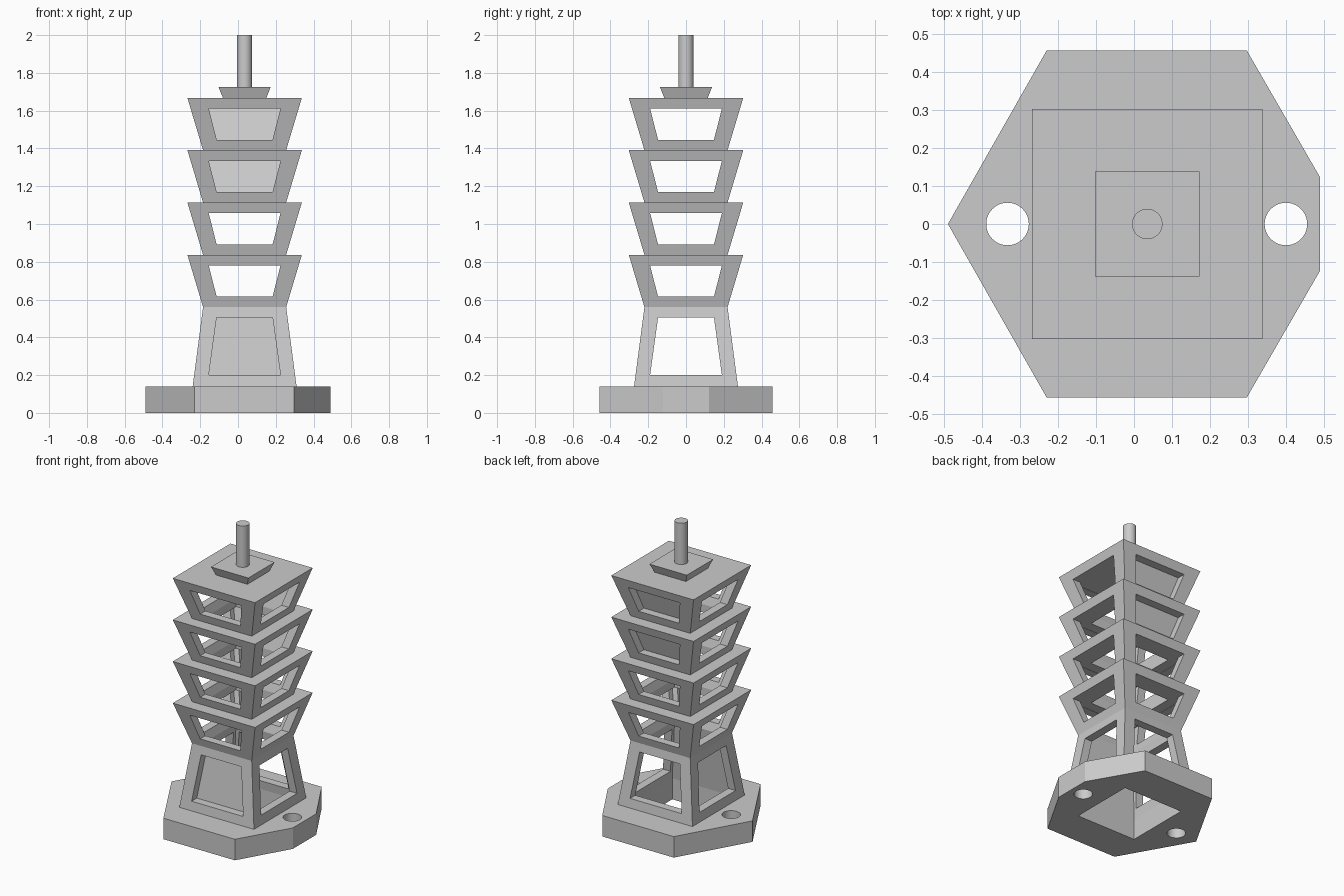
import bpy, bmesh, math
from mathutils import Matrix

old = bpy.data.objects.get("Cube")
if old:
    bpy.data.objects.remove(old, do_unlink=True)

GREY = (0.6, 0.6, 0.6, 1)
grey = bpy.data.materials.new("plain grey")
grey.use_nodes = True
grey.diffuse_color = GREY
grey.node_tree.nodes["Principled BSDF"].inputs["Base Color"].default_value = GREY

CX = 0.035                      # tower axis
WALL = 0.055
BASE_TOP, WAIST, TIER = 0.14, 0.56, 0.277
NARROW, WIDE, FOOT = 0.22, 0.303, 0.275


def finish(bm, name):
    bmesh.ops.recalc_face_normals(bm, faces=bm.faces)
    mesh = bpy.data.meshes.new(name)
    bm.to_mesh(mesh)
    bm.free()
    mesh.materials.append(grey)
    ob = bpy.data.objects.new(name, mesh)
    bpy.context.collection.objects.link(ob)
    return ob


def square_loft(name, profile):
    """Stack square rings given as (height, half width) and cap both ends."""
    bm = bmesh.new()
    rings = [[bm.verts.new((CX + sx * h, sy * h, z))
              for sx, sy in ((-1, -1), (1, -1), (1, 1), (-1, 1))] for z, h in profile]
    for a, b in zip(rings, rings[1:]):
        for i in range(4):
            j = (i + 1) % 4
            bm.faces.new((a[i], a[j], b[j], b[i]))
    bm.faces.new(rings[0])
    bm.faces.new(rings[-1])
    return finish(bm, name)


def prism(name, points, depth, matrix=Matrix()):
    """Extrude an outline in its own plane along local z."""
    bm = bmesh.new()
    face = bm.faces.new([bm.verts.new((x, y, 0)) for x, y in points])
    ext = bmesh.ops.extrude_face_region(bm, geom=[face])
    bmesh.ops.translate(bm, vec=(0, 0, depth),
                        verts=[v for v in ext["geom"] if isinstance(v, bmesh.types.BMVert)])
    bmesh.ops.transform(bm, matrix=matrix, verts=bm.verts)
    return finish(bm, name)


def cylinder(name, x, r, z0, z1, sides=48):
    bm = bmesh.new()
    bmesh.ops.create_cone(bm, cap_ends=True, segments=sides, radius1=r, radius2=r,
                          depth=z1 - z0, matrix=Matrix.Translation((x, 0, (z0 + z1) / 2)))
    return finish(bm, name)


def cut(target, cutters):
    """Subtract the cutters, bake the result and remove the cutters."""
    for c in cutters:
        c.hide_render = True
        mod = target.modifiers.new("cut", "BOOLEAN")
        mod.operation, mod.solver, mod.object = "DIFFERENCE", "EXACT", c
    deps = bpy.context.evaluated_depsgraph_get()
    mesh = bpy.data.meshes.new_from_object(target.evaluated_get(deps))
    target.modifiers.clear()
    target.data = mesh
    for c in cutters:
        bpy.data.objects.remove(c, do_unlink=True)


def smooth(ob):
    bpy.ops.object.select_all(action="DESELECT")
    ob.select_set(True)
    bpy.context.view_layer.objects.active = ob
    bpy.ops.object.shade_smooth_by_angle(angle=math.radians(20))


# Base plate: hexagon with one clipped corner, two bolt holes and a square well
base = prism("base_plate", [(-0.49, 0), (-0.23, -0.457), (0.297, -0.457), (0.49, -0.123),
                            (0.49, 0.123), (0.297, 0.457), (-0.23, 0.457)], BASE_TOP)
cut(base, [cylinder("bolt_hole_cutter", x, 0.056, -0.1, 0.3) for x in (-0.333, 0.4)]
    + [square_loft("well_cutter", [(-0.1, NARROW), (0.3, NARROW)])])
smooth(base)

# Tower shell: tapering legs below four flaring tiers
outer = [(BASE_TOP, FOOT)]
inner = [(BASE_TOP - 0.1, FOOT - WALL), (BASE_TOP, FOOT - WALL)]
for i in range(4):
    z = WAIST + i * TIER
    outer += [(z, NARROW), (z + TIER, WIDE)]
    inner += [(z, NARROW - WALL), (z + TIER - WALL, WIDE - WALL - 0.017)]
tower = square_loft("tower", outer)

# Window openings run straight through in both directions
openings = [(0.2, 0.19, 0.505, 0.148)]
openings += [(WAIST + i * TIER + WALL, 0.148, WAIST + (i + 1) * TIER - WALL - 0.002, 0.19)
             for i in range(4)]
cutters = []
for z0, h0, z1, h1 in openings:
    for turn in (0, math.pi / 2):
        place = (Matrix.Translation((CX, 0, 0)) @ Matrix.Rotation(turn, 4, "Z")
                 @ Matrix.Translation((0, 0.5, 0)) @ Matrix.Rotation(math.pi / 2, 4, "X"))
        cutters.append(prism("window_cutter", [(-h0, z0), (h0, z0), (h1, z1), (-h1, z1)],
                             1, place))
# Hollow core, pinched to a square opening at each floor
core = inner[:2]
for k, (z, h) in enumerate(inner[2:]):
    if k and k % 2 == 0:
        core.append((z - WALL, NARROW - WALL))
    core.append((z, h))
cutters.append(square_loft("core_cutter", core))
cut(tower, cutters)

# Finial: flared cap and round pole
ROOF = WAIST + 4 * TIER
square_loft("roof_cap", [(ROOF, 0.115), (1.725, 0.138)])
smooth(cylinder("roof_pole", CX, 0.04, 1.725, 2))
